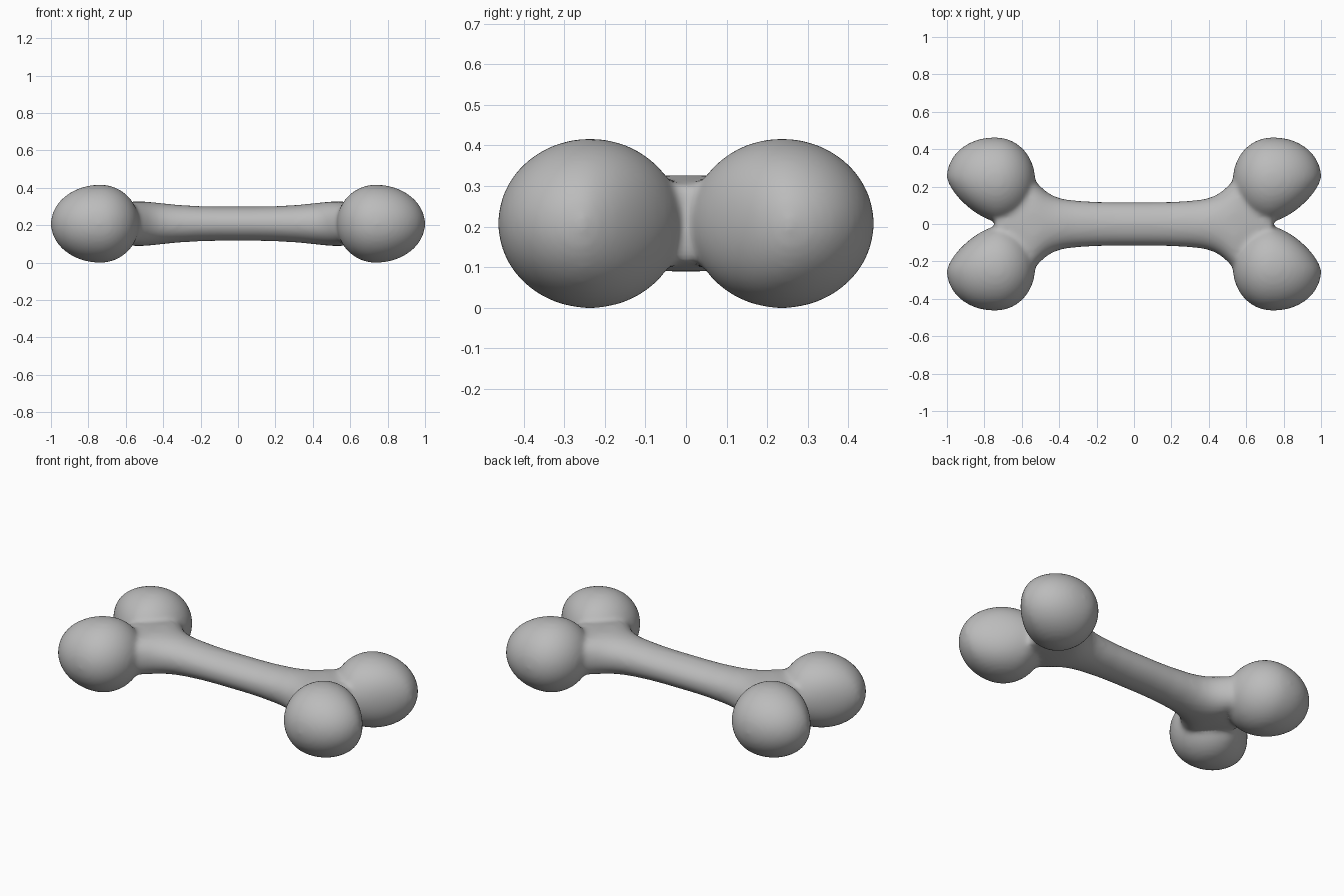
import bpy, bmesh, math

if "Cube" in bpy.data.objects:
    bpy.data.objects.remove(bpy.data.objects["Cube"])

ZC = 0.208   # height of the long axis

grey = bpy.data.materials.new("bone grey")
grey.diffuse_color = (0.5, 0.5, 0.5, 1)
grey.use_nodes = True
grey.node_tree.nodes["Principled BSDF"].inputs["Base Color"].default_value = grey.diffuse_color

bm = bmesh.new()


def add_shaft():
    # half profile: x, half width, half height (flares, then closes in the notch)
    half = [(0.0, .117, .092), (.1, .117, .092), (.2, .119, .094), (.32, .126, .101),
            (.38, .134, .107), (.43, .150, .112), (.47, .174, .116), (.51, .210, .119),
            (.545, .250, .119), (.60, .225, .115), (.68, .150, .106), (.74, .050, .096)]
    sections = [(-x, w, h) for x, w, h in reversed(half[1:])] + half
    n = 48
    rings = []
    for x, w, h in sections:
        e = 2 / (2 + 4 * max(0, w - .117))    # flatter section where it flares
        ring = []
        for i in range(n):
            a = 2 * math.pi * i / n
            c, s = math.cos(a), math.sin(a)
            ring.append(bm.verts.new((x, math.copysign(abs(c) ** e, c) * w,
                                      ZC + math.copysign(abs(s) ** e, s) * h)))
        rings.append(ring)
    for r0, r1 in zip(rings, rings[1:]):
        for i in range(n):
            j = (i + 1) % n
            bm.faces.new((r0[i], r0[j], r1[j], r1[i]))
    bm.faces.new(rings[0])
    bm.faces.new(rings[-1])


def add_knob(sx, sy):
    # egg-shaped knob: longer outwards, flattened beside the notch
    ball = bmesh.ops.create_uvsphere(bm, u_segments=48, v_segments=32, radius=1)
    for v in ball["verts"]:
        a, b, c = v.co
        k = 1 - .24 * a * -b if a > 0 and b < 0 else 1
        x = .735 + a * k * (.267 if a > 0 else .207)
        y = .236 + b * k * .227 + (.012 * a if a > 0 else 0)
        v.co = (sx * x, sy * y, ZC + c * .209)


add_shaft()
for sx in (-1, 1):
    for sy in (-1, 1):
        add_knob(sx, sy)

bmesh.ops.recalc_face_normals(bm, faces=bm.faces)
mesh = bpy.data.meshes.new("bone")
bm.to_mesh(mesh)
bm.free()
mesh.materials.append(grey)
bone = bpy.data.objects.new("bone", mesh)
bpy.context.collection.objects.link(bone)

# fuse the parts into one skin and soften the joins
remesh = bone.modifiers.new("fuse", 'REMESH')
remesh.mode = 'VOXEL'
remesh.voxel_size = 0.0125
remesh.use_smooth_shade = True
soft = bone.modifiers.new("soften", 'SMOOTH')
soft.factor = 0.5
soft.iterations = 16
